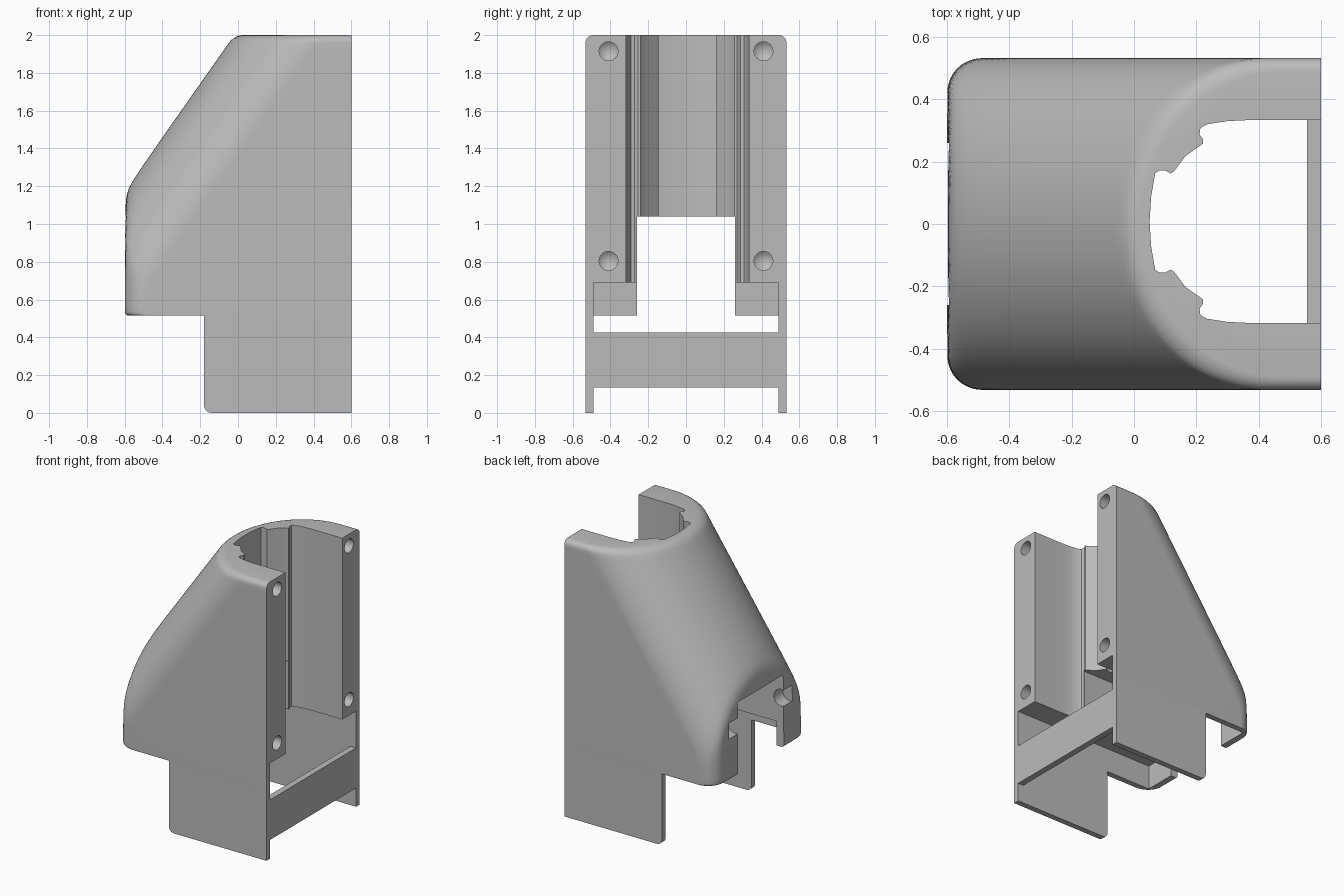
import bpy, bmesh
from math import sin, cos, pi, sqrt
from mathutils import Matrix

if "Cube" in bpy.data.objects:
    bpy.data.objects.remove(bpy.data.objects["Cube"], do_unlink=True)

HALF_W, BACK_X, BASE_Z, TOP_Z = 0.532, 0.6, 0.515, 2.0
CORNER, SLOPE = 0.11, 1.42

grey = bpy.data.materials.new("plain_grey")
grey.use_nodes = True
grey.diffuse_color = (0.5, 0.5, 0.5, 1)
grey.node_tree.nodes["Principled BSDF"].inputs["Base Color"].default_value = (0.5, 0.5, 0.5, 1)


def finish(bm, name):
    bmesh.ops.recalc_face_normals(bm, faces=bm.faces)
    mesh = bpy.data.meshes.new(name)
    bm.to_mesh(mesh)
    bm.free()
    mesh.materials.append(grey)
    obj = bpy.data.objects.new(name, mesh)
    bpy.context.scene.collection.objects.link(obj)
    return obj


def loft(name, rings):
    bm = bmesh.new()
    rows = [[bm.verts.new(p) for p in ring] for ring in rings]
    n = len(rows[0])
    for low, high in zip(rows, rows[1:]):
        for i in range(n):
            j = (i + 1) % n
            bm.faces.new((low[i], low[j], high[j], high[i]))
    bm.faces.new(rows[0])
    bm.faces.new(rows[-1])
    return finish(bm, name)


def box(name, x0, x1, y0, y1, z0, z1):
    plan = [(x0, y0), (x1, y0), (x1, y1), (x0, y1)]
    return loft(name, [[(x, y, z) for x, y in plan] for z in (z0, z1)])


def select_only(obj):
    bpy.ops.object.select_all(action='DESELECT')
    obj.select_set(True)
    bpy.context.view_layer.objects.active = obj


def cut(obj, cutter):
    mod = obj.modifiers.new("cut", 'BOOLEAN')
    mod.operation, mod.solver, mod.object = 'DIFFERENCE', 'EXACT', cutter
    select_only(obj)
    bpy.ops.object.modifier_apply(modifier=mod.name)
    bpy.data.objects.remove(cutter, do_unlink=True)


# Hood: a slanted elliptical nose blended into an upright rounded front
def hood_ring(z, inset_x, inset_y):
    ring = []
    steps = 64
    for i in range(steps + 1):
        t = -pi / 2 + pi * i / steps
        y = HALF_W * sin(t)
        over = max(0, abs(y) - (HALF_W - CORNER))
        upright = -BACK_X + CORNER - sqrt(max(0, CORNER ** 2 - over ** 2))
        slanted = 0.45 - 0.47 * cos(t) - (TOP_Z - z) / SLOPE
        x = (upright + slanted + sqrt((upright - slanted) ** 2 + 0.035 ** 2)) / 2
        ring.append((x + inset_x, y * (HALF_W - inset_y) / HALF_W, z))
    ring.append((BACK_X, HALF_W - inset_y, z))
    ring.append((BACK_X, -HALF_W + inset_y, z))
    return ring


rings = [hood_ring(BASE_Z + 0.02 * (1 - cos(a)), 0.02 * (1 - sin(a)), 0)
         for a in (0, pi / 6, pi / 3)]
rows = 48
z_low, z_high = BASE_Z + 0.02, TOP_Z - 0.04
rings += [hood_ring(z_low + (z_high - z_low) * i / rows, 0, 0) for i in range(rows + 1)]
for i in range(1, 6):
    a = i * pi / 10
    d = 0.04 * (1 - cos(a))
    rings.append(hood_ring(z_high + 0.04 * sin(a), d, d))
hood = loft("hood", rings)

# Lower hollow and the front opening
cut(hood, box("hollow_cutter", -0.54, 1, -0.49, 0.49, 0.3, 0.69))
cut(hood, box("opening_cutter", -1, 1, -0.26, 0.26, 0.2, 1.04))

# Vertical channel with small ribs and grooves
half = [(0.055, 0.08), (0.068, 0.155), (0.08, 0.163), (0.1, 0.163), (0.118, 0.154),
        (0.13, 0.163), (0.165, 0.21), (0.222, 0.25), (0.222, 0.263), (0.21, 0.28),
        (0.213, 0.3), (0.235, 0.312), (0.3, 0.322), (0.36, 0.325), (1, 0.325)]
plan = [(0.05, 0)] + half + [(x, -y) for x, y in reversed(half)]
cut(hood, loft("channel_cutter", [[(x, y + 0.008, z) for x, y in plan] for z in (0.6, 2.1)]))


# Round cutter along an axis, with a pointed far end if asked
def drill(radius, depth, matrix, tip=0):
    bm = bmesh.new()
    bmesh.ops.create_cone(bm, cap_ends=True, segments=32, radius1=radius,
                          radius2=radius, depth=depth)
    if tip:
        end = [f for f in bm.faces if f.normal.z < -0.9]
        for v in bmesh.ops.poke(bm, faces=end)["verts"]:
            v.co.z -= tip
    bmesh.ops.transform(bm, matrix=matrix, verts=bm.verts)
    return finish(bm, "drill_cutter")


# Screw holes in the open side
for y in (-0.41, 0.41):
    for z in (0.805, 1.915):
        turn = Matrix.Translation((BACK_X, y, z)) @ Matrix.Rotation(pi / 2, 4, 'Y')
        cut(hood, drill(0.05, 0.3, turn, 0.04))

# Round snap notches beside the front opening
turn = Matrix.Translation((-0.58, 0, 0.87)) @ Matrix.Rotation(pi / 2, 4, 'X')
cut(hood, drill(0.06, 0.72, turn))

select_only(hood)
bpy.ops.object.shade_smooth_by_angle(angle=pi / 7)

# Side plates below the hood, with one rounded lower corner
R = 0.04
outline = [(BACK_X, 0), (BACK_X, BASE_Z), (-0.18, BASE_Z)]
outline += [(-0.18 + R - R * cos(a * pi / 12), R - R * sin(a * pi / 12)) for a in range(7)]
for name, side in (("left_side_plate", 1), ("right_side_plate", -1)):
    loft(name, [[(x, side * y, z) for x, z in outline] for y in (0.49, HALF_W)])

# Bar joining the plates
box("cross_bar", 0.555, BACK_X, -0.49, 0.49, 0.135, 0.425)
